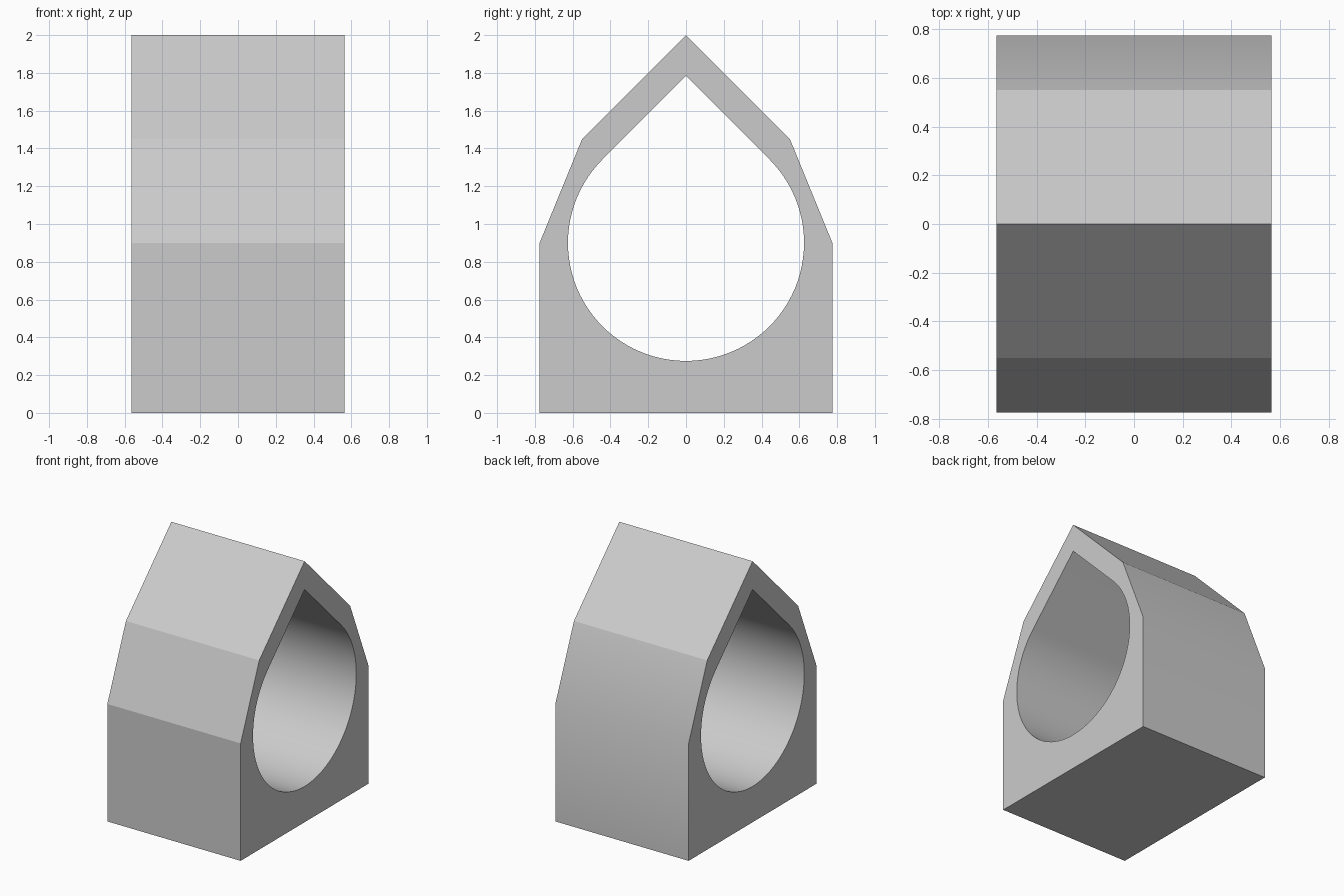
import bpy
import bmesh
from math import sin, cos, pi, radians, sqrt

cube = bpy.data.objects.get("Cube")
if cube:
    bpy.data.objects.remove(cube, do_unlink=True)

HALF_WIDTH = 0.565
CENTRE_Z, RADIUS = 0.9, 0.625

# Plain grey for the whole part
grey = bpy.data.materials.new("plain grey")
grey.use_nodes = True
colour = (0.6, 0.6, 0.6, 1)
grey.diffuse_color = colour
grey.node_tree.nodes["Principled BSDF"].inputs["Base Color"].default_value = colour

# Gabled outline, one side mirrored to the other, as (y, z)
side = [(0.775, 0), (0.775, CENTRE_Z), (0.55, 1.45)]
outline = side + [(0, 2)] + [(-y, z) for y, z in reversed(side)]

# Teardrop bore: three quarters of a circle closed by two tangents
STEPS = 72
bore = [(0, CENTRE_Z + RADIUS * sqrt(2))]
for i in range(STEPS + 1):
    a = 0.75 * pi + 1.5 * pi * i / STEPS
    bore.append((RADIUS * cos(a), CENTRE_Z + RADIUS * sin(a)))

bm = bmesh.new()


def add_loop(points):
    verts = [bm.verts.new((-HALF_WIDTH, y, z)) for y, z in points]
    return [bm.edges.new((v, verts[i - 1])) for i, v in enumerate(verts)]


# Fill the end face between the loops and extrude it across the width
edges = add_loop(outline) + add_loop(bore)
bmesh.ops.triangle_fill(bm, edges=edges, use_beauty=True, normal=(-1, 0, 0))
result = bmesh.ops.extrude_face_region(bm, geom=bm.faces[:], use_keep_orig=True)
moved = [g for g in result["geom"] if isinstance(g, bmesh.types.BMVert)]
bmesh.ops.translate(bm, verts=moved, vec=(2 * HALF_WIDTH, 0, 0))
bmesh.ops.recalc_face_normals(bm, faces=bm.faces[:])
bm.normal_update()

# Smooth bore and rear wall bend, every other corner sharp
for face in bm.faces:
    face.smooth = True
for edge in bm.edges:
    mid = (edge.verts[0].co + edge.verts[1].co) / 2
    rear_bend = mid.y > 0.7 and abs(mid.z - CENTRE_Z) < 0.01 and abs(mid.x) < 0.1
    edge.smooth = rear_bend or edge.calc_face_angle(0) < radians(10)

mesh = bpy.data.meshes.new("gabled_block")
bm.to_mesh(mesh)
bm.free()
mesh.materials.append(grey)
block = bpy.data.objects.new("gabled_block", mesh)
bpy.context.collection.objects.link(block)
